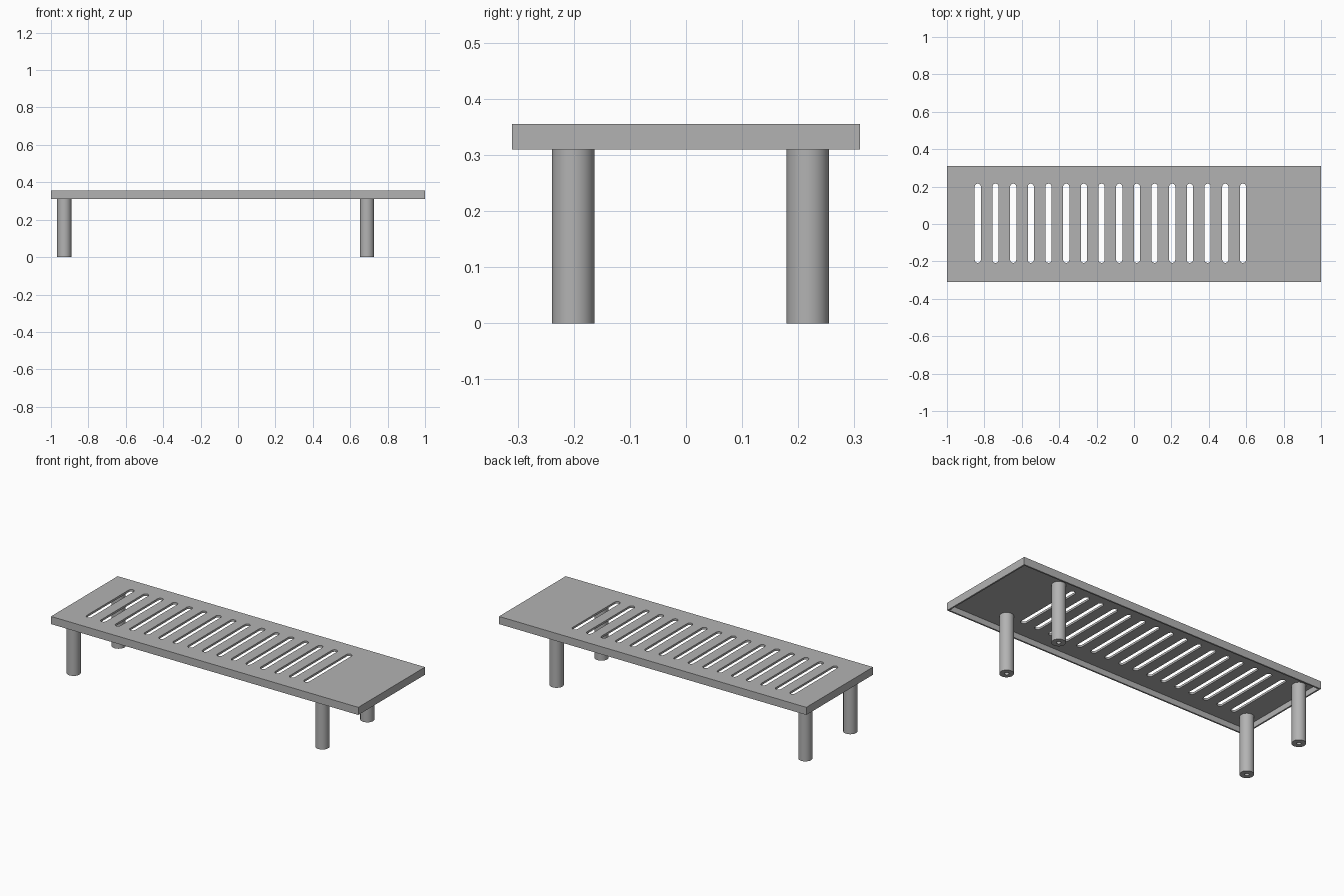
import bpy, bmesh, math

if "Cube" in bpy.data.objects:
    bpy.data.objects.remove(bpy.data.objects["Cube"])

W, D = 2.0, 0.62            # plate size
Z0, Z1 = 0.31, 0.355        # plate underside and top
WALL, SKIN = 0.009, 0.012   # rim and top sheet thickness

steel = bpy.data.materials.new("light grey")
steel.diffuse_color = (0.45, 0.45, 0.45, 1)
steel.use_nodes = True
steel.node_tree.nodes["Principled BSDF"].inputs["Base Color"].default_value = steel.diffuse_color


def make(name, bm):
    bmesh.ops.recalc_face_normals(bm, faces=bm.faces)
    me = bpy.data.meshes.new(name)
    bm.to_mesh(me)
    bm.free()
    ob = bpy.data.objects.new(name, me)
    bpy.context.collection.objects.link(ob)
    me.materials.append(steel)
    return ob


def prism(bm, outline, z0, z1):
    """Extrude a closed xy outline between two heights."""
    face = bm.faces.new([bm.verts.new((x, y, z0)) for x, y in outline])
    ext = bmesh.ops.extrude_face_region(bm, geom=[face])["geom"]
    for v in ext:
        if isinstance(v, bmesh.types.BMVert):
            v.co.z = z1


def rect(w, d):
    return [(-w / 2, -d / 2), (w / 2, -d / 2), (w / 2, d / 2), (-w / 2, d / 2)]


def slot(cx, cy, length, r, n=8):
    """Stadium outline running along y."""
    pts = []
    for start, y in ((0, cy + length / 2 - r), (math.pi, cy - length / 2 + r)):
        for i in range(n + 1):
            a = start + math.pi * i / n
            pts.append((cx + r * math.cos(a), y + r * math.sin(a)))
    return pts


def cut(target, name, bm):
    cutter = make(name, bm)
    mod = target.modifiers.new(name, 'BOOLEAN')
    mod.operation, mod.solver, mod.object = 'DIFFERENCE', 'EXACT', cutter
    bpy.context.view_layer.objects.active = target
    bpy.ops.object.modifier_apply(modifier=name)
    bpy.data.objects.remove(cutter)


# Shelf plate: a shallow pan, open below
bm = bmesh.new()
prism(bm, rect(W, D), Z0, Z1)
plate = make("shelf_plate", bm)
bm = bmesh.new()
prism(bm, rect(W - 2 * WALL, D - 2 * WALL), Z0 - 0.1, Z1 - SKIN)
cut(plate, "pan_cutter", bm)

# Row of drainage slots
bm = bmesh.new()
for i in range(16):
    prism(bm, slot(-0.835 + 0.0945 * i, 0.004, 0.424, 0.0165), Z0 - 0.1, Z1 + 0.1)
cut(plate, "slot_cutter", bm)

# Round legs with a screw hole in the foot
R, HOLE, DEPTH, SIDES = 0.038, 0.012, 0.1, 32
TOP = Z1 - SKIN
profile = [(0, DEPTH), (HOLE, DEPTH), (HOLE, 0), (R, 0), (R, TOP), (0, TOP)]
for side, x in (("left", -0.929), ("right", 0.69)):
    for end, y in (("front", -0.201), ("back", 0.217)):
        bm = bmesh.new()
        vs = [bm.verts.new((r, 0, z)) for r, z in profile]
        es = [bm.edges.new(p) for p in zip(vs, vs[1:])]
        bmesh.ops.spin(bm, geom=vs + es, cent=(0, 0, 0), axis=(0, 0, 1),
                       angle=2 * math.pi, steps=SIDES)
        bmesh.ops.remove_doubles(bm, verts=bm.verts, dist=1e-5)
        leg = make(f"{side}_{end}_leg", bm)
        leg.location = (x, y, 0)

# Smooth the round parts, keep edges sharp
for ob in bpy.context.scene.objects:
    ob.select_set(True)
    bpy.context.view_layer.objects.active = ob
bpy.ops.object.shade_smooth_by_angle(angle=math.radians(35))
